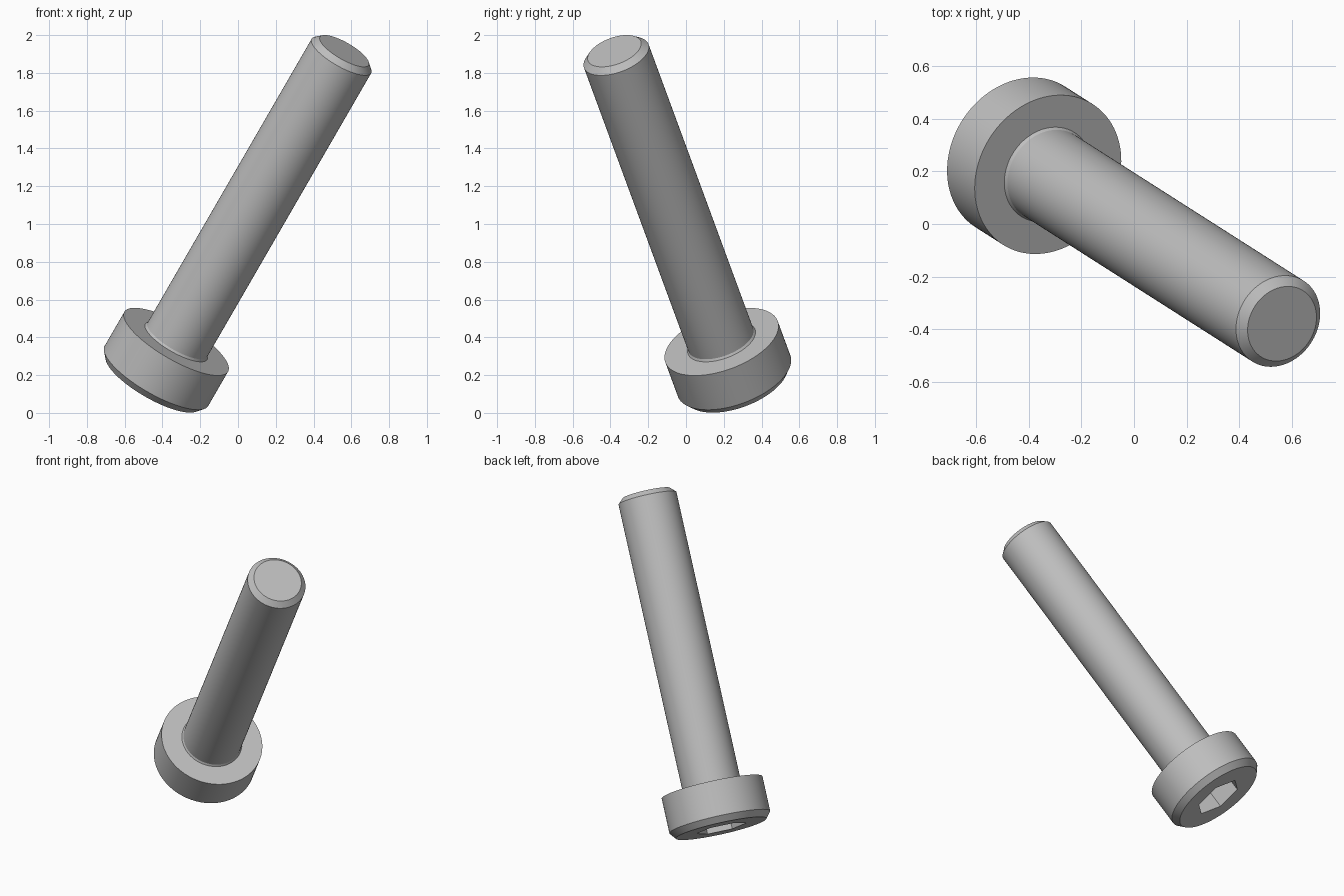
import bpy, bmesh, math
from mathutils import Vector, Matrix

cube = bpy.data.objects.get("Cube")
if cube:
    bpy.data.objects.remove(cube, do_unlink=True)

# One plain steel colour
steel = bpy.data.materials.new("steel_grey")
steel.use_nodes = True
colour = (0.52, 0.52, 0.52, 1)
steel.diffuse_color = colour
steel.node_tree.nodes["Principled BSDF"].inputs["Base Color"].default_value = colour

# Leaning frame: local z runs along the shank, origin at the underside of the head
axis = Vector((0.477, -0.304, 0.825)).normalized()
side = Vector((-0.1, 0.9, 0.4))
side = (side - axis * side.dot(axis)).normalized()
frame = Matrix((side, axis.cross(side), axis)).transposed().to_4x4()
frame.translation = (-0.327, 0.188, 0.377)


def lathe(name, profile, sides):
    """Stack rings of (radius, height) and close both ends with flat caps."""
    bm = bmesh.new()
    rings = []
    for radius, height in profile:
        angles = [math.tau * i / sides for i in range(sides)]
        rings.append([bm.verts.new((radius * math.cos(a), radius * math.sin(a), height))
                      for a in angles])
    for low, high in zip(rings, rings[1:]):
        for i in range(sides):
            j = (i + 1) % sides
            bm.faces.new((low[i], low[j], high[j], high[i]))
    bm.faces.new(rings[0][::-1])
    bm.faces.new(rings[-1])
    mesh = bpy.data.meshes.new(name)
    bm.to_mesh(mesh)
    bm.free()
    mesh.materials.append(steel)
    obj = bpy.data.objects.new(name, mesh)
    obj.matrix_world = frame
    bpy.context.collection.objects.link(obj)
    return obj


# Bolt: chamfered head, small root flare, shank and chamfered tip
bolt = lathe("socket_bolt", [
    (0.285, -0.26), (0.317, -0.22), (0.317, 0),
    (0.189, 0), (0.182, 0.012),
    (0.182, 1.834), (0.149, 1.866)], 96)

# Hexagonal socket cut into the head
cutter = lathe("socket_cutter", [(0.155, -0.4), (0.155, -0.12)], 6)
cutter.hide_render = True
cut = bolt.modifiers.new("hex_socket", "BOOLEAN")
cut.operation = "DIFFERENCE"
cut.solver = "EXACT"
cut.object = cutter

bpy.ops.object.select_all(action="DESELECT")
bolt.select_set(True)
bpy.context.view_layer.objects.active = bolt
bpy.ops.object.modifier_apply(modifier=cut.name)
bpy.data.objects.remove(cutter, do_unlink=True)
bpy.ops.object.shade_smooth_by_angle(angle=math.radians(25))
